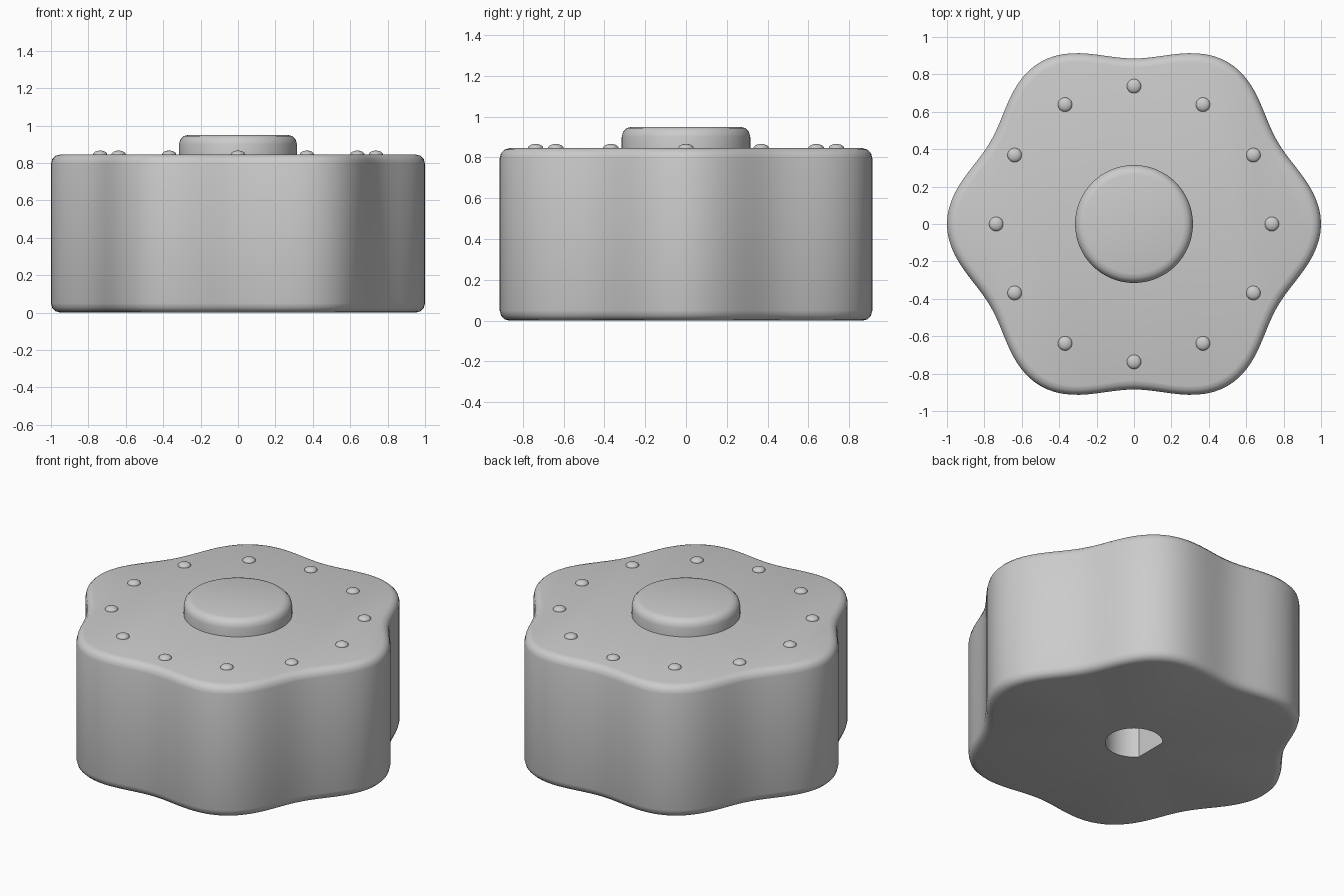
import bpy
import bmesh
from math import sin, cos, pi, radians

if "Cube" in bpy.data.objects:
    bpy.data.objects.remove(bpy.data.objects["Cube"])

STEPS = 144
BODY_TOP = 0.845
HUB_TOP = 0.95
ROUND = 0.05

grey = bpy.data.materials.new("plain grey")
grey.use_nodes = True
colour = (0.6, 0.6, 0.6, 1)
grey.diffuse_color = colour
grey.node_tree.nodes["Principled BSDF"].inputs["Base Color"].default_value = colour


def lobed(t):
    """Six-lobed grip outline."""
    return 0.9425 + 0.0575 * cos(6 * t)


def d_shape(t):
    """Round shaft hole with one flat towards -x."""
    r = 0.167
    flat = r * cos(radians(40))
    return min(r, flat / -cos(t)) if cos(t) < -0.1 else r


def rounded(z_edge, direction, count=3):
    """Quarter-round steps as (inset, z), running from the wall to the flat face."""
    return [(ROUND * (1 - cos(i * pi / 2 / count)),
             z_edge - direction * ROUND * (1 - sin(i * pi / 2 / count)))
            for i in range(count + 1)]


def loft(name, sections):
    """Skin a stack of (outline, inset, z) rings and cap both ends."""
    bm = bmesh.new()
    rings = []
    for outline, inset, z in sections:
        ring = []
        for i in range(STEPS):
            t = 2 * pi * i / STEPS
            r = outline(t) - inset
            ring.append(bm.verts.new((r * cos(t), r * sin(t), z)))
        rings.append(ring)
    for low, high in zip(rings, rings[1:]):
        for i in range(STEPS):
            j = (i + 1) % STEPS
            bm.faces.new((low[i], low[j], high[j], high[i]))
    bm.faces.new(rings[0][::-1])
    bm.faces.new(rings[-1])
    bmesh.ops.recalc_face_normals(bm, faces=bm.faces)
    return finish(name, bm)


def finish(name, bm):
    mesh = bpy.data.meshes.new(name)
    bm.to_mesh(mesh)
    bm.free()
    mesh.materials.append(grey)
    obj = bpy.data.objects.new(name, mesh)
    bpy.context.collection.objects.link(obj)
    bpy.ops.object.select_all(action='DESELECT')
    obj.select_set(True)
    bpy.context.view_layer.objects.active = obj
    bpy.ops.object.shade_smooth_by_angle(angle=radians(32))
    return obj


# Grip body: blind shaft hole, underside, rounded edges and wall
bottom = [(lobed, inset, z) for inset, z in reversed(rounded(0, -1))]
top = [(lobed, inset, z) for inset, z in rounded(BODY_TOP, 1)]
loft("grip_body", [(d_shape, 0, 0.6), (d_shape, 0, 0)] + bottom + top)

# Raised round cap in the middle
cap_top = [(lambda t: 0.315, inset, z) for inset, z in rounded(HUB_TOP, 1)]
loft("centre_cap", [(lambda t: 0.315, 0, BODY_TOP - 0.02)] + cap_top)

# Ring of twelve marker bumps
for n in range(12):
    a = n * pi / 6
    bm = bmesh.new()
    bmesh.ops.create_uvsphere(bm, u_segments=24, v_segments=12, radius=0.038)
    bmesh.ops.scale(bm, vec=(1, 1, 0.55), verts=bm.verts)
    bump = finish(f"marker_bump_{n + 1}", bm)
    bump.location = (0.737 * cos(a), 0.737 * sin(a), BODY_TOP)
